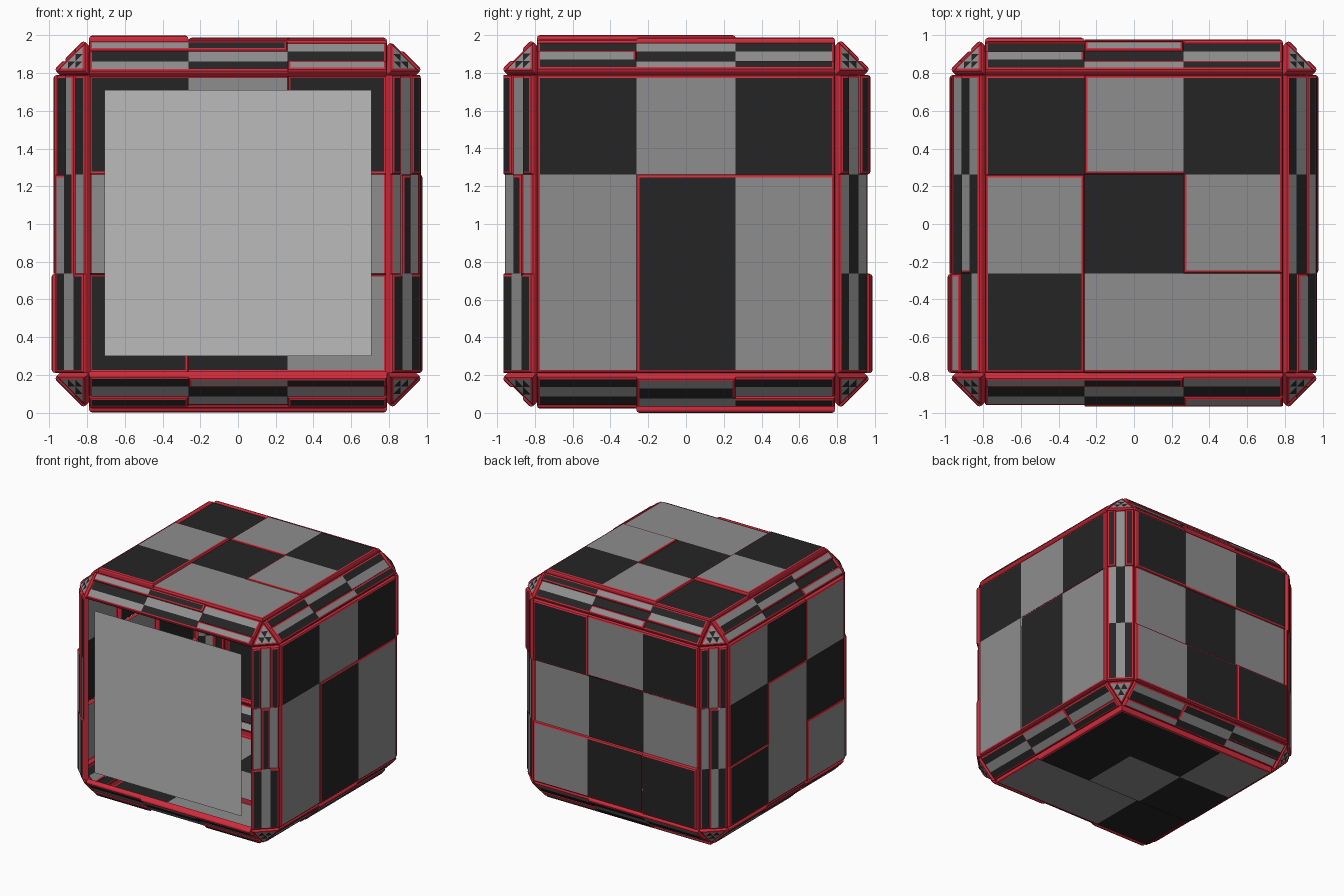
import bpy, random
from mathutils import Vector as V

if "Cube" in bpy.data.objects:
    bpy.data.objects.remove(bpy.data.objects["Cube"])

random.seed(4)


def material(name, rgb):
    m = bpy.data.materials.new(name)
    m.diffuse_color = (*rgb, 1)
    m.use_nodes = True
    m.node_tree.nodes["Principled BSDF"].inputs["Base Color"].default_value = m.diffuse_color
    return m


MATS = [material("black_panel", (0.018, 0.018, 0.018)),
        material("grey_panel", (0.27, 0.27, 0.27)),
        material("red_trim", (0.62, 0.025, 0.045)),
        material("light_plate", (0.50, 0.50, 0.50))]
RED = 2
A, B = 0.79, 0.945            # half width of a side, distance of its base plane
MID = V((0, 0, 1))
# rounded rim of a raised block: (inset, drop)
RIM = [(0.016, 0.0), (0.005, 0.005), (0.0, 0.016)]


def make(name, verts, faces, mats):
    me = bpy.data.meshes.new(name)
    me.from_pydata(verts, [], faces)
    for m in MATS:
        me.materials.append(m)
    for p, i in zip(me.polygons, mats):
        p.material_index = i
    ob = bpy.data.objects.new(name, me)
    bpy.context.collection.objects.link(ob)


def panel(name, c, u, v, n, hu, hv, colours, levels):
    """3x3 raised blocks; red rims wherever a block stands above its neighbour."""
    verts, faces, mats = [], [], []
    for r in range(3):
        for k in range(3):
            h = levels[r][k]

            def above(dr, dk):
                rr, kk = r + dr, k + dk
                if not (0 <= rr < 3 and 0 <= kk < 3):
                    return 1
                return int(h > levels[rr][kk] + 1e-6)
            bot, rig, top, lef = above(1, 0), above(0, 1), above(-1, 0), above(0, -1)
            x0, x1 = hu * (2 * k / 3 - 1), hu * (2 * (k + 1) / 3 - 1)
            y1, y0 = hv * (1 - 2 * r / 3), hv * (1 - 2 * (r + 1) / 3)
            start = len(verts)
            rings = RIM + [(0.0, h + 0.012)]
            for d, drop in rings:
                for x, y in ((x0 + d * lef, y0 + d * bot), (x1 - d * rig, y0 + d * bot),
                             (x1 - d * rig, y1 - d * top), (x0 + d * lef, y1 - d * top)):
                    verts.append(c + u * x + v * y + n * (h - drop))
            faces.append([start + i for i in range(4)])
            mats.append(1 if colours[r][k] == "G" else 0)
            for i, flag in enumerate((bot, rig, top, lef)):
                if flag:
                    for q in range(len(rings) - 1):
                        s, t = start + 4 * q, start + 4 * q + 4
                        j = (i + 1) % 4
                        faces.append([s + i, t + i, t + j, s + j])
                        mats.append(RED)
    make(name, verts, faces, mats)


X, Y, Z = V((1, 0, 0)), V((0, 1, 0)), V((0, 0, 1))
a, b, d, e = 0.025, 0.043, 0.033, 0.055

# Five large chequered sides (the front stays open)
SIDES = [
    ("top_side", Z, X, Y, ("BGB", "GBG", "BGG"), ((a, b, b), (e, d, b), (e, d, d))),
    ("right_side", X, Y, Z, ("BGB", "GBG", "GBG"), ((a, a, a), (a, d, d), (a, d, d))),
    ("back_side", Y, -X, Z, ("BGB", "GBG", "GBB"), ((d, a, a), (0.015, 0.015, 0.015), (d, d, b))),
    ("left_side", -X, -Y, Z, ("GBG", "BGB", "BGG"), ((a, a, d), (a, d, d), (d, d, b))),
    ("bottom_side", -Z, -X, Y, ("BBG", "BGB", "GGB"), ((e, e, e), (e, e, e), (d, d, d))),
]
for name, n, u, v, cols, lev in SIDES:
    panel(name, MID + n * B, u, v, n, A, A, cols, lev)

# Twelve chamfered edges, each a narrow chequered strip
R2 = 2 ** 0.5
for axis, p, q in ((X, Y, Z), (Y, Z, X), (Z, X, Y)):
    for s in (-1, 1):
        for t in (-1, 1):
            n = (p * s + q * t) / R2
            par = random.randint(0, 1)
            cols = ["".join("BG"[(i + j + par) % 2] for j in range(3)) for i in range(3)]
            lev = [[random.choice((0.03, 0.042)) for j in range(3)] for i in range(3)]
            panel("edge_strip", MID + n * (A + B) / R2, axis.cross(n), axis, n,
                  (B - A) / R2, A, cols, lev)


# Eight triangular corners, split into nine small triangles with a red rim
def corner(sx, sy, sz):
    n = V((sx, sy, sz)).normalized()
    tri = [V((sx * B, sy * A, sz * A)), V((sx * A, sy * B, sz * A)), V((sx * A, sy * A, sz * B))]
    if sx * sy * sz < 0:
        tri.reverse()
    cen = sum(tri, V()) / 3
    verts, faces, mats = [], [], []
    h = 0.037
    rings = []
    for d, drop in RIM + [(0.0, h + 0.012)]:
        rings.append([MID + cen + (p - cen) * (1 - d * 12) + n * (h - drop) for p in tri]
                     if d < 0.01 else
                     [MID + cen + (p - cen) * 0.76 + n * (h - drop) for p in tri])
    o, w1, w2 = rings[0][0], (rings[0][1] - rings[0][0]) / 3, (rings[0][2] - rings[0][0]) / 3

    def add(pts, m):
        faces.append(list(range(len(verts), len(verts) + len(pts))))
        verts.extend(pts)
        mats.append(m)
    for i in range(3):
        for j in range(3 - i):
            p0 = o + w1 * i + w2 * j
            add([p0, p0 + w1, p0 + w2], 1)
            if i + j < 2:
                add([p0 + w1, p0 + w1 + w2, p0 + w2], 0)
    for s, t in zip(rings, rings[1:]):
        for i in range(3):
            j = (i + 1) % 3
            add([s[i], t[i], t[j], s[j]], RED)
    make("corner_cap", verts, faces, mats)


for sx in (-1, 1):
    for sy in (-1, 1):
        for sz in (-1, 1):
            corner(sx, sy, sz)

# Plain light plate hanging in the open front
make("front_plate", [(x * 0.708, -0.96, 1.005 + z * 0.705)
                     for x, z in ((-1, -1), (1, -1), (1, 1), (-1, 1))], [(0, 1, 2, 3)], [3])
